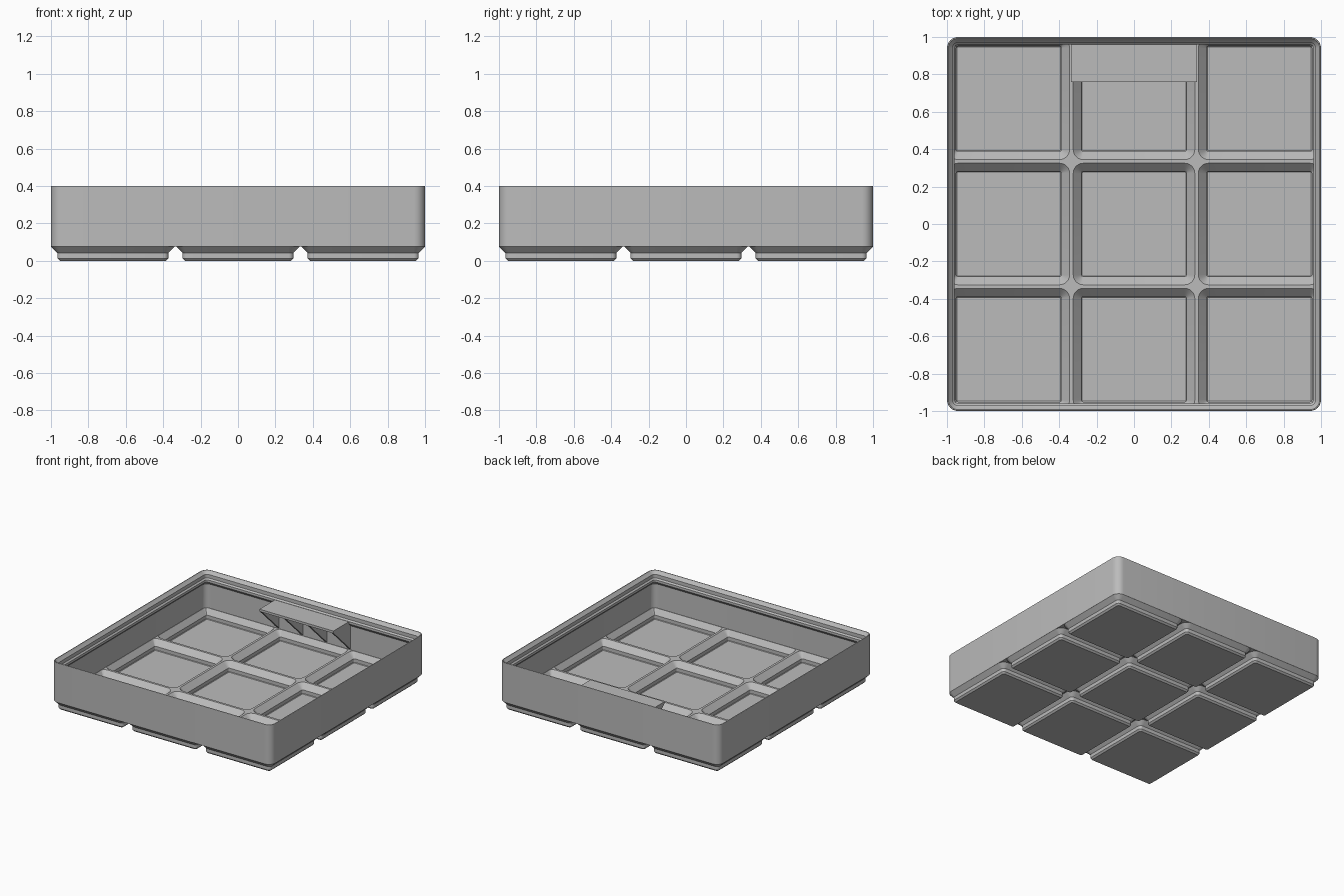
import bpy, bmesh, math

cube = bpy.data.objects.get("Cube")
if cube:
    bpy.data.objects.remove(cube, do_unlink=True)

S = 2 / 125.5          # millimetres to model units
CELL = 42              # grid pitch
CELL_CORE = 17         # corner arc centres of one cell
BODY_CORE = 59         # corner arc centres of the whole tray
CELLS = [(x * CELL, y * CELL) for x in (-1, 0, 1) for y in (-1, 0, 1)]

grey = bpy.data.materials.new("plain grey")
grey.use_nodes = True
grey.diffuse_color = (0.5, 0.5, 0.5, 1)
grey.node_tree.nodes["Principled BSDF"].inputs["Base Color"].default_value = (0.5, 0.5, 0.5, 1)


def finish(name, bm):
    bmesh.ops.recalc_face_normals(bm, faces=bm.faces)
    mesh = bpy.data.meshes.new(name)
    bm.to_mesh(mesh)
    bm.free()
    mesh.materials.append(grey)
    obj = bpy.data.objects.new(name, mesh)
    bpy.context.collection.objects.link(obj)
    return obj


def rounded_ring(bm, centre, core, radius, z, limit, steps=6):
    """One rounded square; its corner arcs share the same centres at every height."""
    ring = []
    for k, (sx, sy) in enumerate(((1, 1), (-1, 1), (-1, -1), (1, -1))):
        for i in range(steps + 1):
            a = (k + i / steps) * math.pi / 2
            x = centre[0] + sx * core + radius * math.cos(a)
            y = centre[1] + sy * core + radius * math.sin(a)
            x, y = (max(-limit, min(limit, v)) for v in (x, y))
            ring.append(bm.verts.new((x * S, y * S, z * S)))
    return ring


def loft(name, centres, core, profile, limit=100):
    """Closed solids of stacked rounded squares; profile is (radius, height)."""
    bm = bmesh.new()
    for centre in centres:
        rings = [rounded_ring(bm, centre, core, r, z, limit) for r, z in profile]
        for low, high in zip(rings, rings[1:]):
            for i in range(len(low)):
                j = (i + 1) % len(low)
                bm.faces.new((low[i], low[j], high[j], high[i]))
        bm.faces.new(rings[0][::-1])
        bm.faces.new(rings[-1])
    bmesh.ops.remove_doubles(bm, verts=bm.verts, dist=1e-6)
    return finish(name, bm)


def combine(target, tool, operation):
    mod = target.modifiers.new(operation.lower(), "BOOLEAN")
    mod.object, mod.operation, mod.solver = tool, operation, "EXACT"
    bpy.context.view_layer.objects.active = target
    bpy.ops.object.modifier_apply(modifier=mod.name)
    bpy.data.objects.remove(tool, do_unlink=True)


def extrude_x(name, outline, centres, width):
    """Side outline (y, z) made into plates of a given width across x."""
    bm = bmesh.new()
    for cx in centres:
        ends = [[bm.verts.new(((cx + s * width / 2) * S, y * S, z * S)) for y, z in outline]
                for s in (-1, 1)]
        bm.faces.new(ends[0])
        bm.faces.new(ends[1][::-1])
        for i in range(len(outline)):
            j = (i + 1) % len(outline)
            bm.faces.new((ends[0][i], ends[0][j], ends[1][j], ends[1][i]))
    return finish(name, bm)


# Outer wall block and the nine stepped feet
tray = loft("tray", [(0, 0)], BODY_CORE,
            [(3.75, 4.75), (3.75, 24.9), (3.65, 25.05), (3.5, 25.1)])
feet = loft("feet", CELLS, CELL_CORE,
            [(0.8, 0), (1.6, 0.8), (1.6, 2.6), (3.74, 4.76)])
combine(tray, feet, "UNION")

# Hollow pocket inside each foot, leaving a grid of ridges
pockets = loft("pocket_cutter", CELLS, CELL_CORE,
               [(0.4, 0.95), (0.65, 1.2), (0.65, 2.99), (3.5, 5.84)], limit=61.7)
combine(tray, pockets, "DIFFERENCE")

# Main cavity with the overhanging stacking lip
cavity = loft("cavity_cutter", [(0, 0)], BODY_CORE,
              [(2.8, 5.74), (2.8, 18.15), (1.15, 19.8), (1.15, 21), (1.85, 21.7),
               (1.85, 23.5), (3.1, 24.75), (3.35, 25.2)])
combine(tray, cavity, "DIFFERENCE")

bpy.ops.object.select_all(action="DESELECT")
tray.select_set(True)
bpy.context.view_layer.objects.active = tray
bpy.ops.object.shade_smooth_by_angle(angle=math.radians(30))

# Label shelf on the back wall, carried by triangular brackets
extrude_x("label_shelf", [(47.6, 20.9), (62, 20.9), (62, 19.7), (47.6, 19.7)], [0], 42.2)
extrude_x("shelf_brackets", [(47.7, 19.75), (62, 19.75), (62, 5.9)],
          [-20.4, -6.8, 6.8, 20.4], 1.2)
